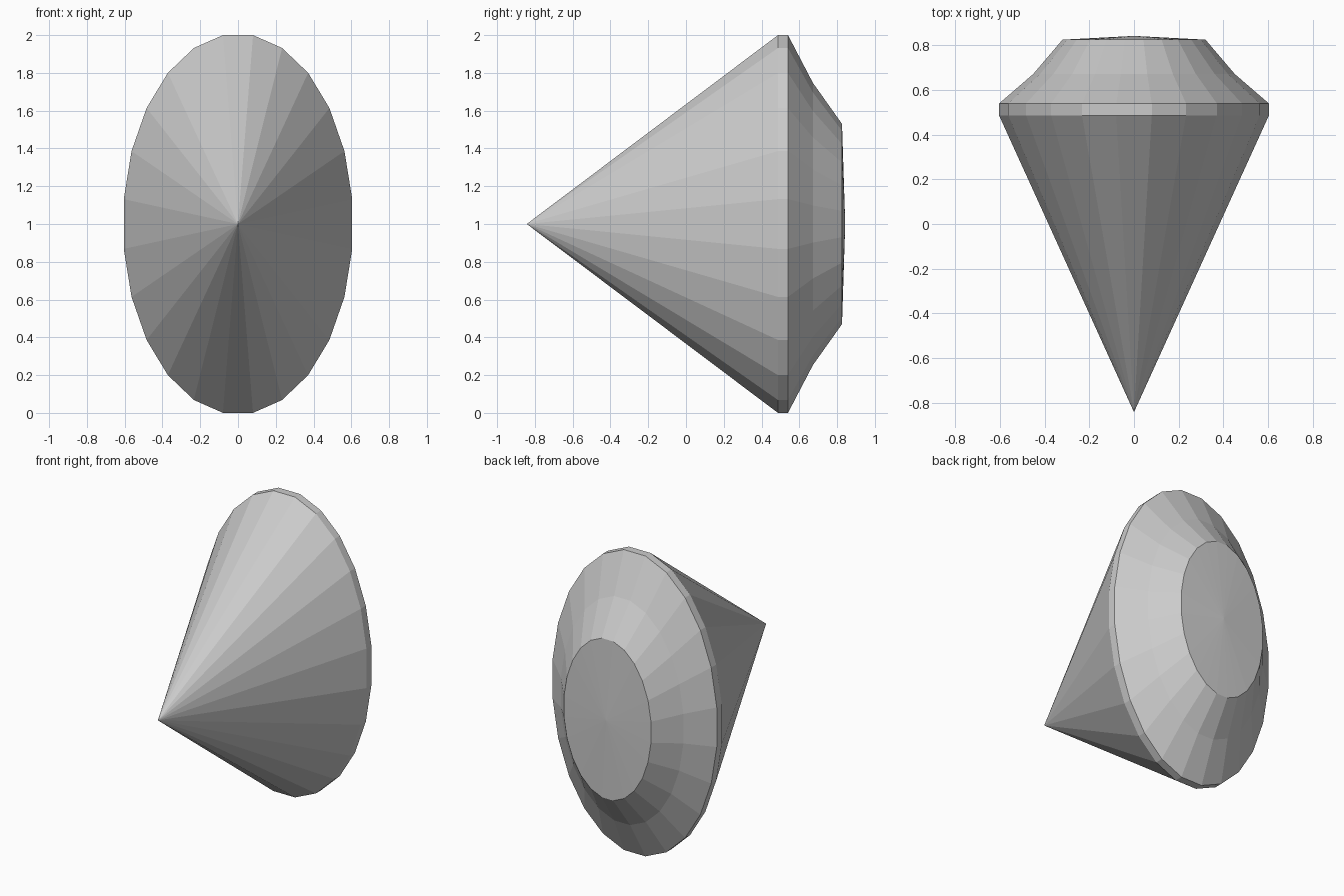
import bpy, bmesh
from math import sin, cos, pi

if "Cube" in bpy.data.objects:
    bpy.data.objects.remove(bpy.data.objects["Cube"])

SIDES = 24
RX, RZ = 0.610, 1.0086          # oval half-axes at the girdle corners
TIP_Y, TABLE_Y = -0.843, 0.843  # pointed end and centre of the table

# rings along y: (y, scale) - lower girdle, upper girdle, crown break, table rim
PROFILE = [(0.487, 1.0), (0.54, 1.0), (0.672, 0.747), (0.826, 0.53)]

bm = bmesh.new()


def ring(y, s):
    angles = [(i + 0.5) * 2 * pi / SIDES for i in range(SIDES)]
    return [bm.verts.new((RX * s * cos(a), y, 1 + RZ * s * sin(a))) for a in angles]


rings = [ring(y, s) for y, s in PROFILE]
tip = bm.verts.new((0, TIP_Y, 1))
table = bm.verts.new((0, TABLE_Y, 1))

for i in range(SIDES):
    j = (i + 1) % SIDES
    # pavilion cone
    bm.faces.new((tip, rings[0][i], rings[0][j]))
    # girdle and crown bands
    for a, b in zip(rings, rings[1:]):
        bm.faces.new((a[i], b[i], b[j], a[j]))
    # slightly domed table
    bm.faces.new((rings[-1][i], table, rings[-1][j]))

bmesh.ops.recalc_face_normals(bm, faces=bm.faces)
mesh = bpy.data.meshes.new("gemstone")
bm.to_mesh(mesh)
bm.free()
gem = bpy.data.objects.new("gemstone", mesh)
bpy.context.collection.objects.link(gem)
